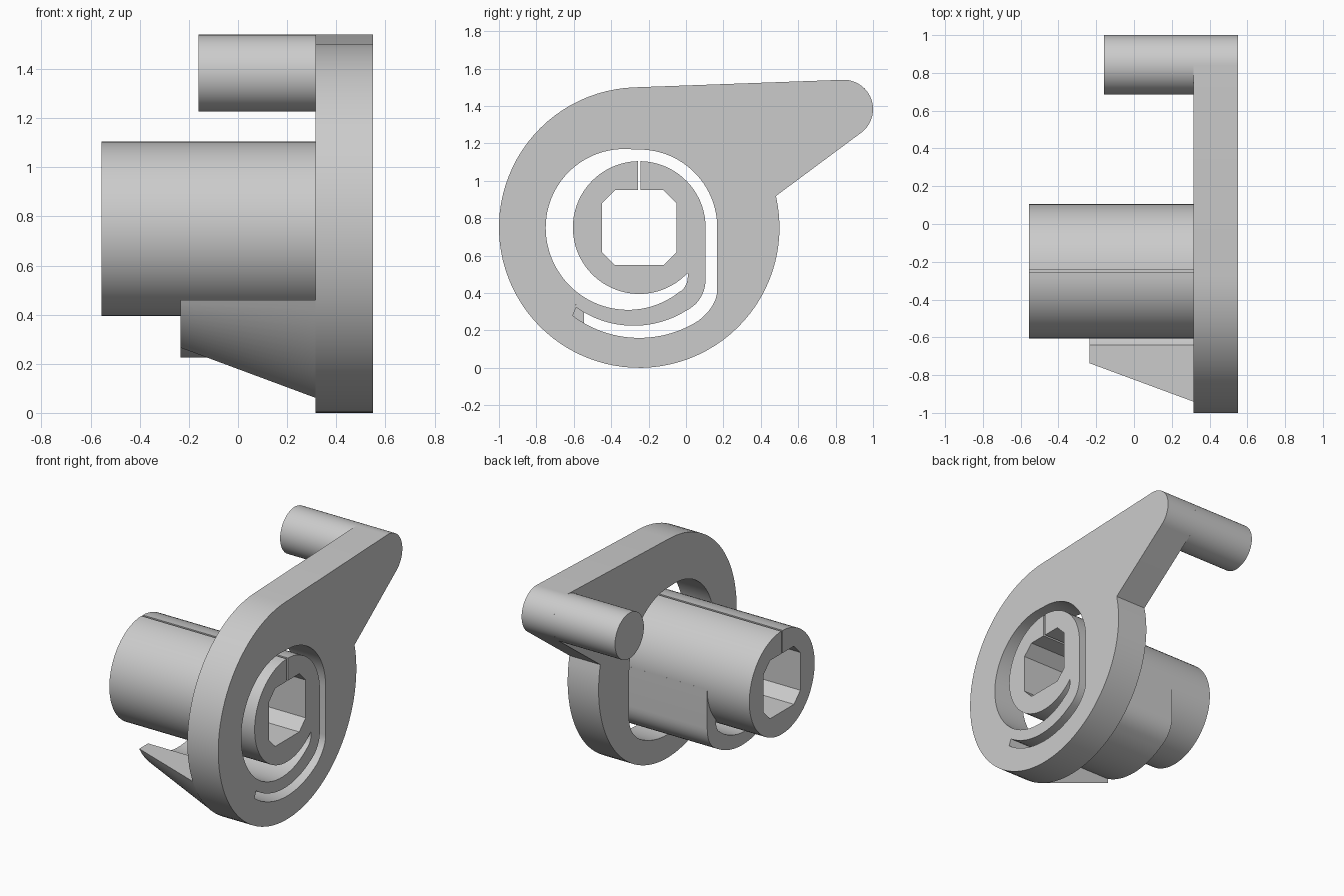
import bpy, bmesh
from math import pi, sin, cos, asin, acos, radians

cube = bpy.data.objects.get("Cube")
if cube:
    bpy.data.objects.remove(cube, do_unlink=True)

mat = bpy.data.materials.new("plain_grey")
mat.use_nodes = True
grey = (0.6, 0.6, 0.6, 1)
mat.diffuse_color = grey
mat.node_tree.nodes["Principled BSDF"].inputs["Base Color"].default_value = grey

CY, CZ = -0.25, 0.75            # main axis
FACE, BACK, ARM_END = 0.55, 0.315, -0.235


def arc(cy, cz, r, a0, a1, n=24):
    """Points on an arc in the side plane, angles in degrees."""
    angles = [radians(a0 + (a1 - a0) * i / n) for i in range(n + 1)]
    return [(cy + r * cos(a), cz + r * sin(a)) for a in angles]


def curve(p0, p1, p2, n=10):
    """Quadratic bend from p0 to p2 pulled towards p1."""
    ts = [i / n for i in range(n + 1)]
    return [tuple((1 - t) ** 2 * a + 2 * t * (1 - t) * b + t * t * c
                  for a, b, c in zip(p0, p1, p2)) for t in ts]


def finish(name, bm):
    bmesh.ops.recalc_face_normals(bm, faces=bm.faces)
    mesh = bpy.data.meshes.new(name)
    bm.to_mesh(mesh)
    bm.free()
    mesh.materials.append(mat)
    obj = bpy.data.objects.new(name, mesh)
    bpy.context.collection.objects.link(obj)
    bpy.ops.object.select_all(action='DESELECT')
    obj.select_set(True)
    bpy.context.view_layer.objects.active = obj
    bpy.ops.object.shade_smooth_by_angle(angle=radians(30))


def prism(name, x0, x1, *loops):
    """Extrude outlines (first outer, rest holes) along x."""
    bm = bmesh.new()
    for pts in loops:
        vs = [bm.verts.new((x0, y, z)) for y, z in pts]
        for a, b in zip(vs, vs[1:] + vs[:1]):
            bm.edges.new((a, b))
    bmesh.ops.remove_doubles(bm, verts=bm.verts, dist=0.0005)
    bmesh.ops.triangle_fill(bm, use_beauty=True, edges=bm.edges[:])
    out = bmesh.ops.extrude_face_region(bm, geom=bm.faces[:])
    top = [v for v in out["geom"] if isinstance(v, bmesh.types.BMVert)]
    bmesh.ops.translate(bm, verts=top, vec=(x1 - x0, 0, 0))
    finish(name, bm)


# Plate: round cam with a pointed lever and a keyhole-like opening
TIP = (0.843, 1.383)
TIP_R = 0.157
outline = arc(CY, CZ, 0.75, 92, 373, 72) + arc(*TIP, TIP_R, -54, 92, 24)
opening = (arc(-0.33, CZ, 0.42, 180, 90)
           + arc(CY, CZ, 0.417, 90, 0)
           + curve((0.167, 0.42), (0.167, 0.335), (0.075, 0.259))
           + arc(CY, CZ, 0.59, -57, -127)
           + [(-0.588, 0.324)]
           + arc(-0.31, CZ, 0.44, 229, 181))
prism("plate", BACK, FACE, outline, opening)

# Lever pin
prism("lever_pin", -0.16, BACK, arc(*TIP, TIP_R, 0, 360, 48))

# Hub: split sleeve with a chamfered square bore
H, C, S = 0.2, 0.13, 0.0075
bore = [(S, H), (C, H), (H, C), (H, -C), (C, -H),
        (-C, -H), (-H, -C), (-H, C), (-C, H), (-S, H)]
hub = arc(CY, CZ, 0.355, 91.2, 448.8, 72)
hub += [(CY + y, CZ + z) for y, z in bore]
prism("hub", -0.555, FACE, hub)

# Spring arm from the hub side, round underneath to the plate
spring = ([(0.02, CZ), (0.105, CZ)]
          + curve((0.105, 0.48), (0.105, 0.36), (0.001, 0.305))
          + arc(-0.28, 0.755, 0.53, -58, -125.5)
          + arc(-0.31, CZ, 0.44, 229, 309)
          + curve((-0.025, 0.412), (0.015, 0.445), (0.009, 0.51))
          + [(-0.01, 0.54), (0.0, 0.6)])
prism("spring_arm", ARM_END, FACE, spring)


# Tapered gusset behind the plate where the spring arm joins
def gusset_ring(r, n=14):
    def span(cy, rad):
        return [180 + a * 180 / pi for a in
                (asin((CZ - 0.46) / rad), acos((cy + 0.545) / rad))]
    a0, a1 = span(CY, r)
    b0, b1 = span(-0.31, 0.44)
    return arc(CY, CZ, r, a0, a1, n) + arc(-0.31, CZ, 0.44, b1, b0, n)


bm = bmesh.new()
rings = [[bm.verts.new((x, y, z)) for y, z in gusset_ring(r)]
         for x, r in ((BACK, 0.749), (ARM_END, 0.567))]
for i in range(len(rings[0])):
    j = i - 1
    bm.faces.new((rings[0][j], rings[0][i], rings[1][i], rings[1][j]))
for ring in rings:
    bm.faces.new(ring)
finish("gusset", bm)
